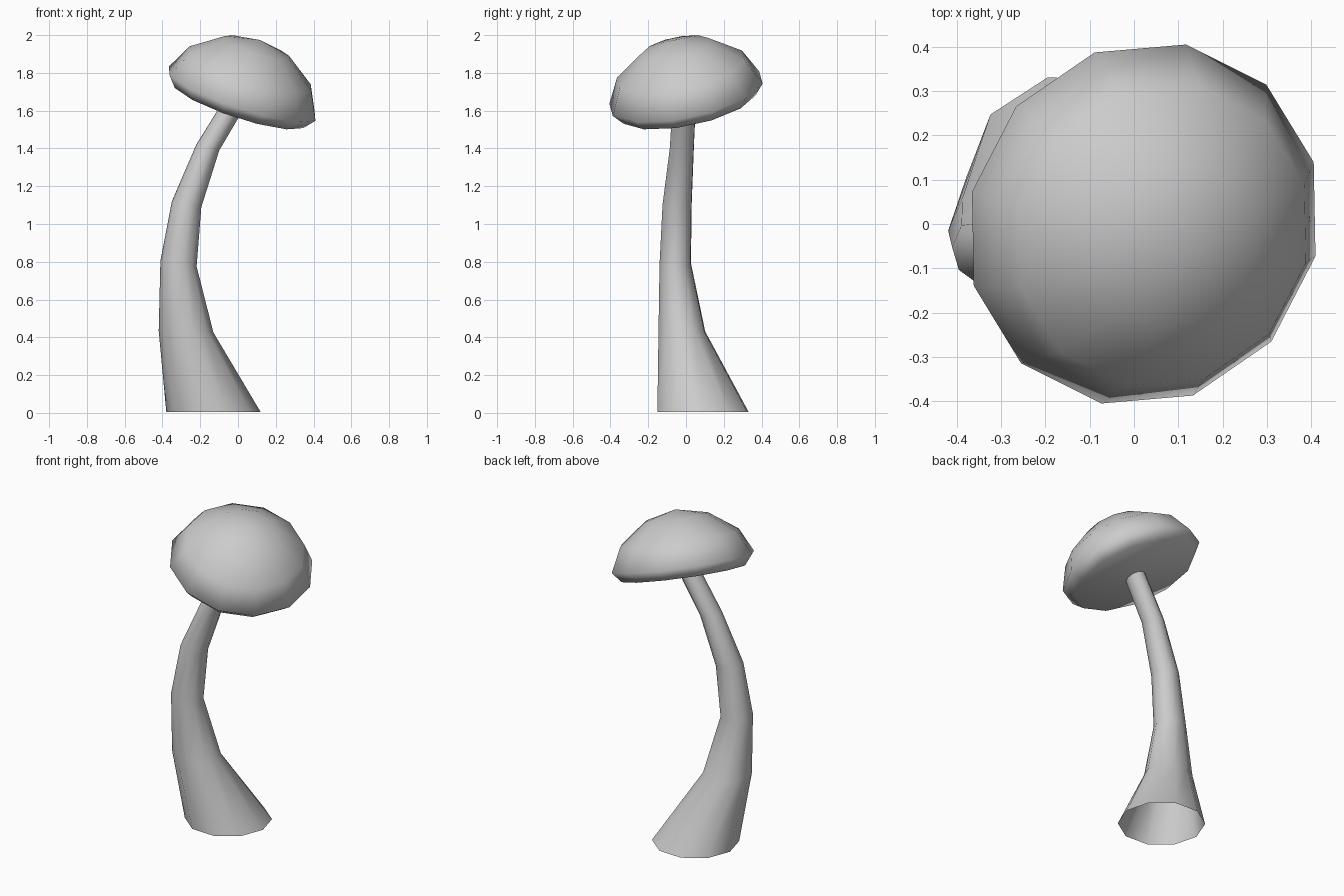
import bpy, bmesh, math
from mathutils import Vector, Matrix

if "Cube" in bpy.data.objects:
    bpy.data.objects.remove(bpy.data.objects["Cube"])


def loft(name, rings, cap_start=False, tip=None):
    """Skin a list of equal-length rings; optionally close the ends."""
    bm = bmesh.new()
    loops = [[bm.verts.new(p) for p in ring] for ring in rings]
    n = len(loops[0])
    for a, b in zip(loops, loops[1:]):
        for i in range(n):
            j = (i + 1) % n
            bm.faces.new((a[i], a[j], b[j], b[i]))
    if cap_start:
        bm.faces.new(loops[0][::-1])
    if tip is not None:
        t = bm.verts.new(tip)
        for i in range(n):
            bm.faces.new((loops[-1][i], loops[-1][(i + 1) % n], t))
    bmesh.ops.recalc_face_normals(bm, faces=bm.faces)
    me = bpy.data.meshes.new(name)
    bm.to_mesh(me)
    bm.free()
    ob = bpy.data.objects.new(name, me)
    bpy.context.collection.objects.link(ob)
    bpy.ops.object.select_all(action='DESELECT')
    ob.select_set(True)
    bpy.context.view_layer.objects.active = ob
    bpy.ops.object.shade_smooth_by_angle(angle=math.radians(75))
    return ob


# Stem: ten-sided bent tube, open at the base
# centre x, y, z, radius x, radius y, ring tilt along x
stem = [
    (-0.13, 0.09, 0.005, 0.25, 0.25, 0.0),
    (-0.275, -0.022, 0.43, 0.145, 0.128, -0.03),
    (-0.315, -0.057, 0.79, 0.096, 0.086, -0.15),
    (-0.272, -0.047, 1.105, 0.078, 0.080, -0.2),
    (-0.16, -0.022, 1.405, 0.061, 0.066, -0.25),
    (0.0, -0.008, 1.67, 0.055, 0.064, -0.33),
]
stem_rings = []
for x, y, z, rx, ry, tilt in stem:
    ring = []
    for k in range(10):
        a = math.radians(105 + 36 * k)
        dx = rx * math.cos(a)
        ring.append(Vector((x + dx, y + ry * math.sin(a), z + tilt * dx)))
    stem_rings.append(ring)
loft("stem", stem_rings)

# Cap: twelve-sided dome with a flat underside, tilted to the front right
profile = [(0.37, -0.06), (0.42, 0.0), (0.35, 0.14), (0.185, 0.26)]
normal = Vector((0.33, -0.21, 1.0)).normalized()
tilt = Vector((0, 0, 1)).rotation_difference(normal).to_matrix().to_4x4()
place = Matrix.Translation((0.022, 0.0, 1.69)) @ tilt
cap_rings = []
for r, h in profile:
    cap_rings.append([
        place @ Vector((r * math.cos(math.radians(18 + 30 * k)),
                        r * math.sin(math.radians(18 + 30 * k)), h))
        for k in range(12)])
loft("cap", cap_rings, cap_start=True, tip=place @ Vector((0, 0, 0.305)))
